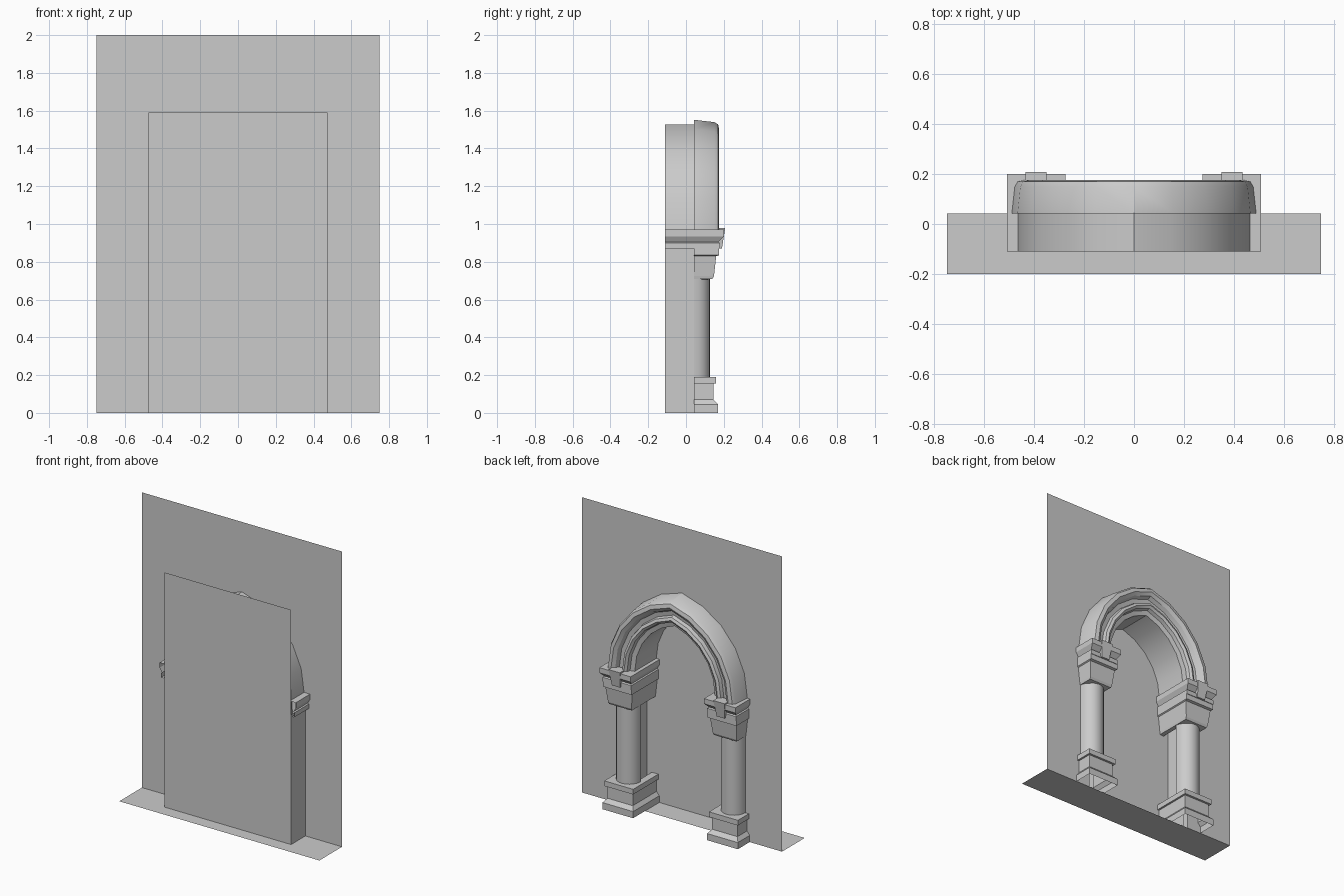
import bpy, bmesh, math

old = bpy.data.objects.get("Cube")
if old:
    bpy.data.objects.remove(old)

stone = bpy.data.materials.new("grey_stone")
stone.use_nodes = True
GREY = (0.6, 0.6, 0.6, 1)
stone.diffuse_color = GREY
stone.node_tree.nodes["Principled BSDF"].inputs["Base Color"].default_value = GREY

WALL_Y, FRONT_Y = 0.043, -0.11   # wall plane, front end of the recess
LEG_X, SPRING = 0.3925, 0.97     # leg centre, springing height
OFF = 0.10                       # offset of the pointed arch's arc centres


def finish(name, bm, mirror=False, smooth=False):
    bmesh.ops.remove_doubles(bm, verts=bm.verts, dist=1e-5)
    me = bpy.data.meshes.new(name)
    bm.to_mesh(me)
    bm.free()
    me.materials.append(stone)
    ob = bpy.data.objects.new(name, me)
    bpy.context.collection.objects.link(ob)
    if mirror:
        ob.modifiers.new("mirror", "MIRROR")
    if smooth:
        bpy.ops.object.select_all(action="DESELECT")
        ob.select_set(True)
        bpy.context.view_layer.objects.active = ob
        bpy.ops.object.shade_smooth_by_angle(angle=math.radians(32))
    return ob


def loft(bm, rows):
    """Skin open rows of points with quads."""
    grid = [[bm.verts.new(p) for p in row] for row in rows]
    for a, b in zip(grid, grid[1:]):
        for i in range(len(a) - 1):
            bm.faces.new((a[i], a[i + 1], b[i + 1], b[i]))


def sheet(name, points):
    bm = bmesh.new()
    bm.faces.new([bm.verts.new(p) for p in points])
    return finish(name, bm)


def arc(half, steps=5):
    """Pointed arch from +x springing over the apex to -x springing."""
    r = half + OFF
    top = math.acos(OFF / r)
    right = [(r * math.cos(top * i / steps) - OFF,
              SPRING + r * math.sin(top * i / steps)) for i in range(steps + 1)]
    return right + [(-x, z) for x, z in right[-2::-1]]


# Flat sheets: floor strip, door panel
sheet("floor", [(-0.75, -0.2, 0), (0.75, -0.2, 0),
                (0.75, WALL_Y, 0), (-0.75, WALL_Y, 0)])
sheet("door_panel", [(-0.475, FRONT_Y, 0), (0.475, FRONT_Y, 0),
                     (0.475, FRONT_Y, 1.59), (-0.475, FRONT_Y, 1.59)])

# Wall with a pointed opening
hole = 0.40
outline = [(0.75, 0), (0.75, 2), (-0.75, 2), (-0.75, 0), (-hole, 0)]
outline += arc(hole)[::-1] + [(hole, 0)]
sheet("wall", [(x, WALL_Y, z) for x, z in outline])

# Moulded arch: (half width, depth) profile swept along the pointed arc
profile = [(0.465, FRONT_Y), (0.465, 0.043), (0.49, 0.043), (0.478, 0.15),
           (0.466, 0.17), (0.44, 0.176), (0.418, 0.162), (0.406, 0.135),
           (0.376, 0.13), (0.37, 0.155), (0.352, 0.163), (0.336, 0.152),
           (0.33, 0.128), (0.30, 0.12), (0.30, FRONT_Y)]
bm = bmesh.new()
loft(bm, [[(x, y, z) for x, z in arc(half)] for half, y in profile])
bmesh.ops.recalc_face_normals(bm, faces=bm.faces)
finish("arch_moulding", bm, smooth=True)


def stepped_block(name, levels, full_depth):
    """Stack of ledges round a leg, open at the front; levels are z, half width, back y."""
    rows = []
    for z, w, y in levels:
        x0, x1 = LEG_X - w, LEG_X + w
        if full_depth:
            start = [(x1, FRONT_Y, z)]
        else:
            start = [(min(x1, 0.475), WALL_Y, z), (x1, WALL_Y, z)]
        rows.append(start + [(x1, y, z), (x0, y, z), (x0, FRONT_Y, z)])
    bm = bmesh.new()
    loft(bm, rows)
    finish(name, bm, mirror=True)


stepped_block("base", [(0, 0.115, 0.17), (0.045, 0.115, 0.17),
                       (0.07, 0.095, 0.145), (0.155, 0.095, 0.145),
                       (0.155, 0.108, 0.16), (0.19, 0.108, 0.16),
                       (0.19, 0.06, 0.1)], False)
stepped_block("capital", [(0.705, 0.06, 0.1), (0.71, 0.085, 0.14),
                          (0.725, 0.088, 0.148), (0.83, 0.1, 0.16),
                          (0.835, 0.108, 0.176), (0.87, 0.108, 0.176)], False)
stepped_block("impost", [(0.87, 0.09, 0.15), (0.87, 0.108, 0.18),
                         (0.9, 0.108, 0.18), (0.905, 0.1, 0.17),
                         (0.935, 0.1175, 0.2), (0.97, 0.1175, 0.2),
                         (0.97, 0.06, 0.1)], True)

# Flat jamb behind each column
bm = bmesh.new()
loft(bm, [[(0.475, WALL_Y, z), (0.475, FRONT_Y, z), (0.37, FRONT_Y, z),
           (0.37, WALL_Y, z)] for z in (0.88, 0)])
bmesh.ops.recalc_face_normals(bm, faces=bm.faces)
finish("jamb", bm, mirror=True)

# Half-round column shaft
bm = bmesh.new()
turns = [math.pi * i / 10 for i in range(11)]
loft(bm, [[(LEG_X + 0.0825 * math.cos(t), WALL_Y + 0.085 * math.sin(t), z)
           for t in turns] for z in (0.18, 0.72)])
finish("column_shaft", bm, mirror=True, smooth=True)

# Tapered tab on the back of each capital
bm = bmesh.new()
bmesh.ops.create_cube(bm, size=1)
for v in bm.verts:
    up = v.co.z > 0
    v.co.x = LEG_X + math.copysign(0.0425 if up else 0.03, v.co.x)
    v.co.y = (0.208 if up else 0.19) if v.co.y > 0 else 0.14
    v.co.z = 0.98 if up else 0.87
finish("capital_tab", bm, mirror=True)
